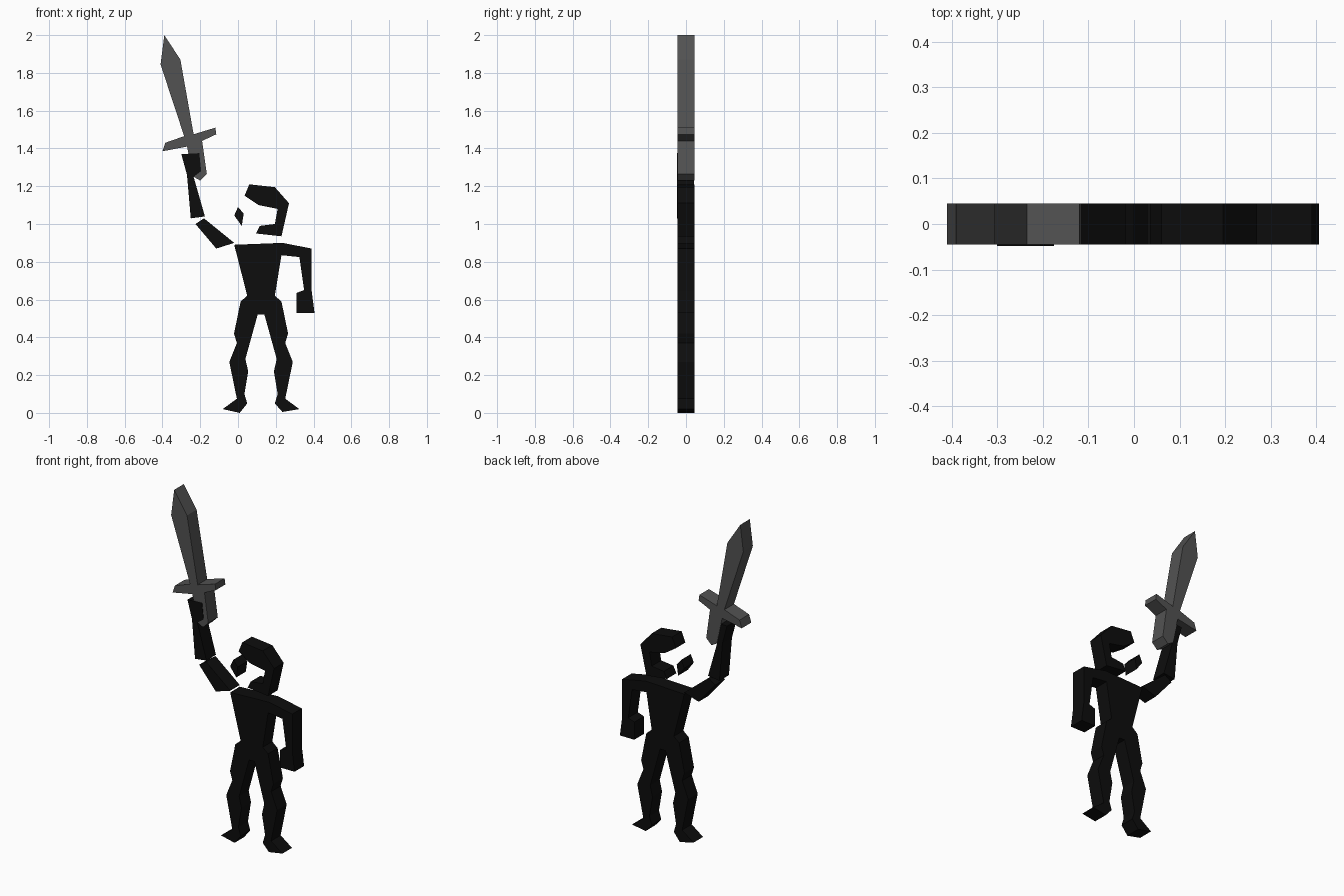
import bpy
import bmesh

cube = bpy.data.objects.get("Cube")
if cube:
    bpy.data.objects.remove(cube, do_unlink=True)


def material(name, value):
    mat = bpy.data.materials.new(name)
    mat.use_nodes = True
    colour = (value, value, value, 1)
    mat.diffuse_color = colour
    mat.node_tree.nodes["Principled BSDF"].inputs["Base Color"].default_value = colour
    return mat


BLACK = material("black", 0.004)
STEEL = material("dark steel grey", 0.085)
HALF = 0.045


def slab(name, outline, mat, shift=0.0):
    """Extrude a front-facing (x, z) outline into a flat plate."""
    bm = bmesh.new()
    face = bm.faces.new([bm.verts.new((x, shift - HALF, z)) for x, z in outline])
    ext = bmesh.ops.extrude_face_region(bm, geom=[face], use_keep_orig=True)
    moved = [v for v in ext["geom"] if isinstance(v, bmesh.types.BMVert)]
    bmesh.ops.translate(bm, verts=moved, vec=(0, 2 * HALF, 0))
    bmesh.ops.recalc_face_normals(bm, faces=bm.faces)
    mesh = bpy.data.meshes.new(name)
    bm.to_mesh(mesh)
    bm.free()
    mesh.materials.append(mat)
    obj = bpy.data.objects.new(name, mesh)
    bpy.context.collection.objects.link(obj)
    return obj


# Sword: blade, crossguard and grip in one outline
slab("sword", [(-.39, 2), (-.305, 1.87), (-.235, 1.475), (-.12, 1.51), (-.115, 1.475),
               (-.19, 1.44), (-.165, 1.265), (-.2, 1.23), (-.235, 1.25), (-.27, 1.41),
               (-.4, 1.385), (-.385, 1.43), (-.285, 1.465), (-.41, 1.845)], STEEL)

# Raised arm, set slightly forward so the fist covers the grip
slab("raised_forearm", [(-.3, 1.37), (-.205, 1.375), (-.195, 1.28), (-.235, 1.25),
                        (-.175, 1.04), (-.25, 1.03), (-.27, 1.26)], BLACK, -.003)
slab("raised_upper_arm", [(-.18, 1.03), (-.02, .9), (-.115, .87), (-.225, 1)], BLACK)

# Legs: one side of the outline, reflected about the body's centre line
AXIS = 0.122
left_leg = [(.195, .62), (.23, .59), (.265, .42), (.25, .37), (.29, .27), (.25, .075),
            (.325, .02), (.235, .005), (.195, .05), (.21, .1), (.19, .22), (.205, .285),
            (.14, .52)]
right_leg = [(2 * AXIS - x, z) for x, z in reversed(left_leg)]
right_leg = [(x, 0 if z < .01 else z) for x, z in right_leg]

# Torso, lowered arm and both legs in one continuous outline
lowered_arm = [(.235, .9), (.39, .87), (.39, .645), (.405, .53), (.31, .53),
               (.31, .635), (.35, .65), (.325, .825), (.23, .835)]
slab("body", [(-.02, .89)] + lowered_arm + left_leg + right_leg, BLACK)

# Helmeted head with an open face, and the separate nose piece
slab("head", [(.06, 1.21), (.195, 1.195), (.27, 1.11), (.23, .935), (.095, .95),
              (.115, .99), (.195, 1), (.21, 1.08), (.11, 1.1), (.035, 1.15)], BLACK)
slab("face_piece", [(0, 1.09), (.03, 1.055), (.02, .99), (-.02, 1.045)], BLACK)
